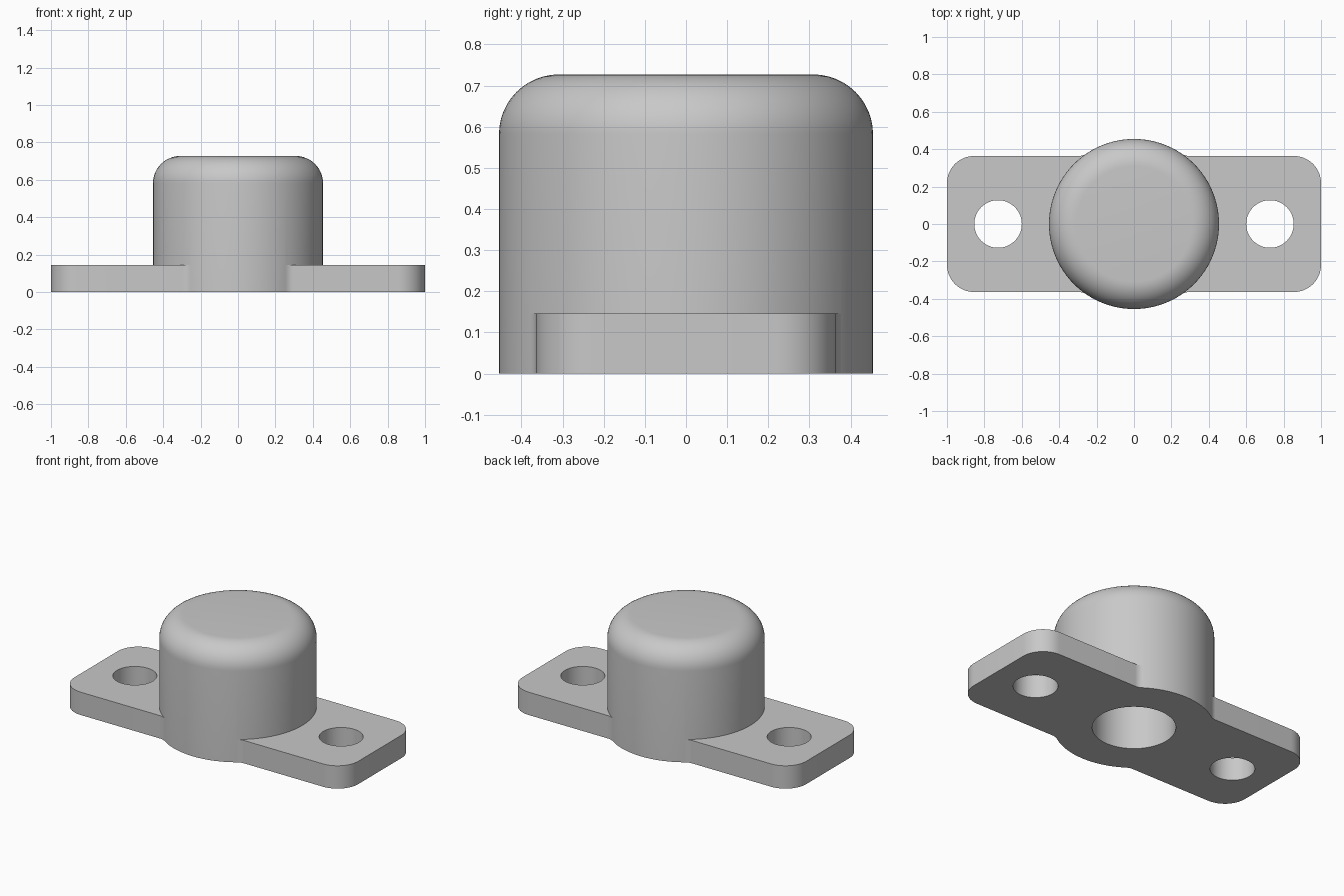
import bpy, bmesh, math
from math import sin, cos, pi, sqrt

if "Cube" in bpy.data.objects:
    bpy.data.objects.remove(bpy.data.objects["Cube"])

BOSS_R, BOSS_H, ROUND = 0.4545, 0.727, 0.1455
HALF_W, PLATE_T, CORNER, FILLET = 0.3636, 0.1455, 0.1455, 0.0727
BORE_R, BORE_DEPTH = 0.237, 0.565
HOLE_R, HOLE_X = 0.127, 0.727

metal = bpy.data.materials.new("light_grey")
metal.diffuse_color = (0.58, 0.58, 0.58, 1)
metal.use_nodes = True
metal.node_tree.nodes["Principled BSDF"].inputs["Base Color"].default_value = metal.diffuse_color


def finish(name, bm):
    bmesh.ops.recalc_face_normals(bm, faces=bm.faces)
    mesh = bpy.data.meshes.new(name)
    bm.to_mesh(mesh)
    bm.free()
    mesh.materials.append(metal)
    obj = bpy.data.objects.new(name, mesh)
    bpy.context.collection.objects.link(obj)
    return obj


def extrude(name, outline, z0, z1):
    bm = bmesh.new()
    face = bm.faces.new([bm.verts.new((x, y, z0)) for x, y in outline])
    geom = bmesh.ops.extrude_face_region(bm, geom=[face])["geom"]
    top = [v for v in geom if isinstance(v, bmesh.types.BMVert)]
    bmesh.ops.translate(bm, verts=top, vec=(0, 0, z1 - z0))
    return finish(name, bm)


def circle(r, cx=0, n=64):
    return [(cx + r * cos(2 * pi * i / n), r * sin(2 * pi * i / n)) for i in range(n)]


def revolve(name, profile, n=96):
    bm = bmesh.new()
    rings = [[bm.verts.new((r * cos(2 * pi * i / n), r * sin(2 * pi * i / n), z))
              for i in range(n)] for r, z in profile]
    for a, b in zip(rings, rings[1:]):
        for i in range(n):
            j = (i + 1) % n
            bm.faces.new((a[i], a[j], b[j], b[i]))
    bm.faces.new(rings[0])
    bm.faces.new(rings[-1])
    return finish(name, bm)


def combine(target, other, operation):
    mod = target.modifiers.new(operation.lower(), 'BOOLEAN')
    mod.operation, mod.object, mod.solver = operation, other, 'EXACT'
    bpy.context.view_layer.objects.active = target
    bpy.ops.object.modifier_apply(modifier=mod.name)
    bpy.data.objects.remove(other)


# Boss: cylinder with a rounded top rim
profile = [(BOSS_R, 0)]
for i in range(13):
    a = pi / 2 * i / 12
    profile.append((BOSS_R - ROUND + ROUND * cos(a), BOSS_H - ROUND + ROUND * sin(a)))
body = revolve("flange_body", profile)

# Plate: rounded corners, with concave fillets running into the boss
quarter = []
for i in range(13):
    a = pi / 2 * i / 12
    quarter.append((1 - CORNER + CORNER * cos(a), HALF_W - CORNER + CORNER * sin(a)))
cy = HALF_W + FILLET
cx = sqrt((BOSS_R + FILLET) ** 2 - cy ** 2)
end = math.atan2(cy, cx) - pi
for i in range(9):
    a = -pi / 2 + (end + pi / 2) * i / 8
    quarter.append((cx + FILLET * cos(a), cy + FILLET * sin(a)))
quarter.append((0.2, 0.33))
half = quarter + [(-x, y) for x, y in reversed(quarter)]
plate = extrude("plate", half + [(-x, -y) for x, y in half], 0, PLATE_T)
combine(body, plate, 'UNION')

# Mounting holes and blind centre bore
for side in (-1, 1):
    combine(body, extrude("hole", circle(HOLE_R, side * HOLE_X), -0.1, 0.3), 'DIFFERENCE')
combine(body, extrude("bore", circle(BORE_R), -0.1, BORE_DEPTH), 'DIFFERENCE')

# Smooth curved walls, crisp edges
body.select_set(True)
bpy.context.view_layer.objects.active = body
bpy.ops.object.shade_smooth_by_angle(angle=math.radians(30))
